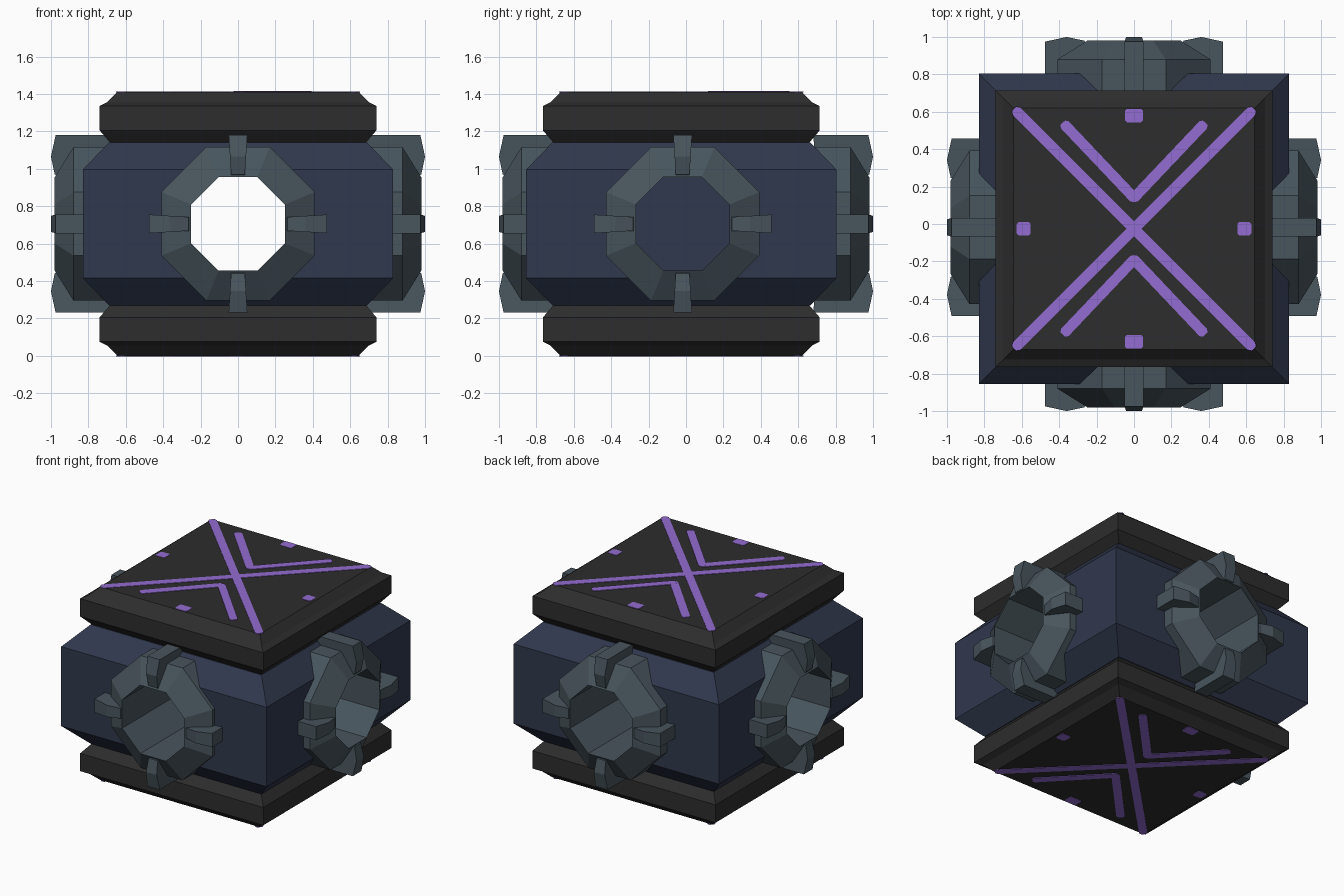
import bpy, bmesh, math
from mathutils import Matrix, Vector

if "Cube" in bpy.data.objects:
    bpy.data.objects.remove(bpy.data.objects["Cube"])

CZ = 0.705      # mid height
CY = -0.025     # body centre in y


def material(name, rgb):
    m = bpy.data.materials.new(name)
    lin = [((c / 255 + 0.055) / 1.055) ** 2.4 if c > 10 else c / 3294 for c in rgb]
    m.diffuse_color = (*lin, 1)
    m.use_nodes = True
    m.node_tree.nodes["Principled BSDF"].inputs["Base Color"].default_value = m.diffuse_color
    return m


NAVY = material("navy", (48, 56, 77))
STEEL = material("steel grey", (72, 85, 93))
BLACK = material("charcoal", (45, 45, 45))
PURPLE = material("purple", (148, 108, 210))


def finish(name, bm, mat):
    bmesh.ops.recalc_face_normals(bm, faces=bm.faces)
    me = bpy.data.meshes.new(name)
    bm.to_mesh(me)
    bm.free()
    ob = bpy.data.objects.new(name, me)
    bpy.context.collection.objects.link(ob)
    me.materials.append(mat)
    return ob


def loft(bm, rings, closed=False):
    """Skin a list of point loops; cap the ends, or join last to first."""
    vs = [[bm.verts.new(p) for p in r] for r in rings]
    n = len(vs[0])
    pairs = list(zip(vs, vs[1:])) + ([(vs[-1], vs[0])] if closed else [])
    for a, b in pairs:
        for i in range(n):
            j = (i + 1) % n
            bm.faces.new((a[i], a[j], b[j], b[i]))
    if not closed:
        bm.faces.new(vs[0])
        bm.faces.new(vs[-1])


def square_stack(name, profile, mat):
    """Square solid from (half width, z) pairs."""
    bm = bmesh.new()
    loft(bm, [[(sx * h, CY + sy * h, z) for sx, sy in ((-1, -1), (1, -1), (1, 1), (-1, 1))]
              for h, z in profile])
    return finish(name, bm, mat)


def octagon(apothem, d):
    r = apothem / math.cos(math.pi / 8)
    return [Vector((r * math.cos(math.pi / 8 + k * math.pi / 4), -d,
                    r * math.sin(math.pi / 8 + k * math.pi / 4))) for k in range(8)]


def side_matrix(k):
    """Place a part made for the front (-y) onto side k."""
    y = -0.018 if k % 2 else 0
    return Matrix.Translation((0, y, CZ)) @ Matrix.Rotation(k * math.pi / 2, 4, 'Z')


# Central body
body = square_stack("body", [(0.69, 0.27), (0.83, 0.415), (0.83, 0.995), (0.69, 1.14)], NAVY)

# Port holes: one tunnel front to back, a pocket on each side
bm = bmesh.new()
for k in range(4):
    if k == 2:
        continue
    m = side_matrix(k)
    loft(bm, [[m @ p for p in octagon(0.26, d)] for d in ((-1.2, 1.2) if k == 0 else (0.4, 1.2))])
cutter = finish("port_cutter", bm, NAVY)
cutter.hide_render = True
mod = body.modifiers.new("ports", 'BOOLEAN')
mod.operation = 'DIFFERENCE'
mod.solver = 'EXACT'
mod.object = cutter
bpy.context.view_layer.objects.active = body
bpy.ops.object.modifier_apply(modifier="ports")
bpy.data.objects.remove(cutter)

# Octagonal port rings with inner lining, and four fins on each
FIN = [(0.25, 0.70), (0.475, 0.68), (0.475, 0.975), (0.36, 1.0), (0.265, 0.98), (0.25, 0.95)]
for k, side in enumerate(("front", "right", "back", "left")):
    m = side_matrix(k)
    inner = 0.4 if k % 2 else 0.0
    bm = bmesh.new()
    loft(bm, [octagon(a, d) for a, d in ((0.25, 0.98), (0.41, 0.88), (0.41, 0.69),
                                         (0.27, 0.69), (0.27, inner), (0.25, inner))], closed=True)
    bm.transform(m)
    finish(side + "_port_ring", bm, STEEL)
    bm = bmesh.new()
    for f in range(4):
        turn = Matrix.Rotation(f * math.pi / 2, 4, 'Y')
        loft(bm, [[m @ turn @ Vector((s * (0.036 + 0.014 * (r - 0.25) / 0.225), -d, r))
                   for r, d in FIN] for s in (-1, 1)])
    finish(side + "_port_fins", bm, STEEL)

# End plates and their painted stripes, mirrored top and bottom
PLATE = [(0.68, 0.43), (0.74, 0.50), (0.74, 0.63), (0.70, 0.65), (0.645, 0.705)]
STRIPES = [((-0.63, -0.63), (0.63, 0.63)), ((-0.63, 0.63), (0.63, -0.63))]
for s in (-1, 1):
    for t in (-1, 1):
        STRIPES.append(((0, t * 0.165), (s * 0.37, t * 0.555)))
DOTS = [(0, 0.605, 0.048, 0.036), (0, -0.605, 0.048, 0.036),
        (0.59, 0, 0.037, 0.036), (-0.59, 0, 0.037, 0.036)]


def pad(bm, outline, z0, z1):
    loft(bm, [[(x, y + CY, z) for x, y in outline] for z in (z0, z1)])


for s, label in ((1, "top"), (-1, "bottom")):
    square_stack(label + "_plate", [(h, CZ + s * z) for h, z in PLATE], BLACK)
    bm = bmesh.new()
    for n, (a, b) in enumerate(STRIPES):
        a, b = Vector(a), Vector(b)
        u = (b - a).normalized()
        w = Vector((-u.y, u.x)) * 0.028
        # rounded ends
        outline = [a - w, a - u * 0.016 - w * 0.6, a - u * 0.016 + w * 0.6, a + w,
                   b + w, b + u * 0.016 + w * 0.6, b + u * 0.016 - w * 0.6, b - w]
        pad(bm, outline, CZ + s * 0.703, CZ + s * (0.708 + 0.0003 * n))
    for x, y, hx, hy in DOTS:
        c = 0.01
        outline = [(x + i * (hx - p), y + j * (hy - q)) for i, j, p, q in
                   ((-1, -1, c, 0), (1, -1, c, 0), (1, -1, 0, c), (1, 1, 0, c),
                    (1, 1, c, 0), (-1, 1, c, 0), (-1, 1, 0, c), (-1, -1, 0, c))]
        pad(bm, outline, CZ + s * 0.703, CZ + s * 0.708)
    finish(label + "_stripes", bm, PURPLE)
